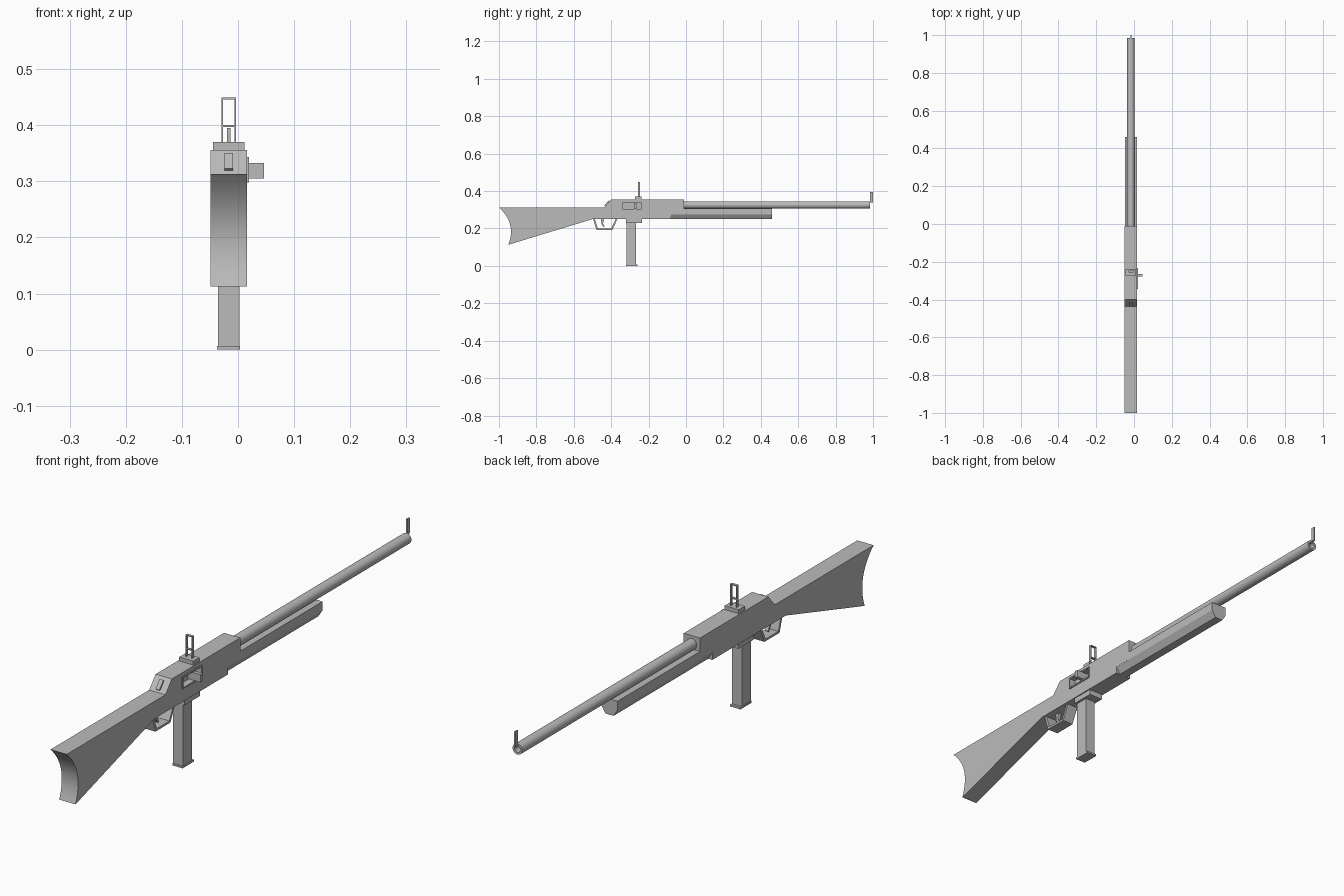
import bpy, bmesh, math
from mathutils import Matrix, Vector

if "Cube" in bpy.data.objects:
    bpy.data.objects.remove(bpy.data.objects["Cube"])

MID = -0.0165   # centre plane of the model
HALF = 0.0325   # half thickness of the body

grey = bpy.data.materials.new("plain_grey")
grey.use_nodes = True
grey.diffuse_color = (0.5, 0.5, 0.5, 1)
grey.node_tree.nodes["Principled BSDF"].inputs["Base Color"].default_value = (0.5, 0.5, 0.5, 1)


def finish(name, bm, smooth=False):
    bmesh.ops.recalc_face_normals(bm, faces=bm.faces)
    mesh = bpy.data.meshes.new(name)
    bm.to_mesh(mesh)
    bm.free()
    obj = bpy.data.objects.new(name, mesh)
    bpy.context.collection.objects.link(obj)
    mesh.materials.append(grey)
    if smooth:
        bpy.ops.object.select_all(action="DESELECT")
        obj.select_set(True)
        bpy.context.view_layer.objects.active = obj
        bpy.ops.object.shade_smooth_by_angle(angle=math.radians(30))
    return obj


def box(name, x, y, z):
    """Box from (min, max) pairs."""
    bm = bmesh.new()
    bmesh.ops.create_cube(bm, size=1)
    for v in bm.verts:
        v.co = Vector([(a + b) / 2 + c * (b - a) for c, (a, b) in zip(v.co, (x, y, z))])
    return finish(name, bm)


def prism(name, points, offset, smooth=False):
    """Closed 3D outline pushed along an offset."""
    bm = bmesh.new()
    face = bm.faces.new([bm.verts.new(p) for p in points])
    new = bmesh.ops.extrude_face_region(bm, geom=[face])["geom"]
    bmesh.ops.translate(bm, verts=[e for e in new if isinstance(e, bmesh.types.BMVert)], vec=offset)
    return finish(name, bm, smooth)


def side_prism(name, yz, half, smooth=False):
    return prism(name, [(MID - half, y, z) for y, z in yz], (2 * half, 0, 0), smooth)


def around(half):
    return (MID - half, MID + half)


# Stock and receiver in one side profile, with a hollow curved butt
top, low, dip = Vector((-1, 0.313)), Vector((-0.95, 0.113)), Vector((-0.905, 0.225))
butt = [(1 - t) ** 2 * low + 2 * t * (1 - t) * dip + t * t * top
        for t in (i / 14 for i in range(15))]
body_profile = [tuple(p) for p in butt] + [
    (-0.437, 0.313), (-0.4, 0.356), (-0.01, 0.356), (-0.01, 0.275),
    (-0.08, 0.275), (-0.08, 0.25), (-0.5, 0.25)]
body = side_prism("stock_and_receiver", body_profile, HALF, True)

# Side port: recess, raised rim and bolt handle
side = MID + HALF
port_y, port_z, rim = (-0.344, -0.232), (0.298, 0.343), 0.005
cutter = box("port_cutter", (side - 0.02, side + 0.02),
             (port_y[0] + rim, port_y[1] - rim), (port_z[0] + rim, port_z[1] - rim))
cutter.hide_render = True
cutter.hide_set(True)
cut = body.modifiers.new("port", "BOOLEAN")
cut.operation = "DIFFERENCE"
cut.solver = "EXACT"
cut.object = cutter
rim_x = (side - 0.002, side + 0.004)
for i in (0, 1):
    y = (port_y[0], port_y[0] + rim) if i == 0 else (port_y[1] - rim, port_y[1])
    z = (port_z[0], port_z[0] + rim) if i == 0 else (port_z[1] - rim, port_z[1])
    box("port_rim_end", rim_x, y, port_z)
    box("port_rim_rail", rim_x, (port_y[0] + rim, port_y[1] - rim), z)
box("bolt_handle", (side - 0.021, 0.046), (-0.279, -0.265), (0.305, 0.333))

# Fore-end with chamfered underside
w = HALF - 0.0004
section = [(-w, 0.307), (w, 0.307), (w, 0.275), (0.016, 0.25), (-0.016, 0.25), (-w, 0.275)]
prism("fore_end", [(MID + x, -0.08, z) for x, z in section], (0, 0.54, 0))

# Round barrel with a bored muzzle
bm = bmesh.new()
bmesh.ops.create_cone(bm, cap_ends=True, segments=32, radius1=0.0195, radius2=0.0195, depth=1.015,
                      matrix=Matrix.Translation((MID, 0.4775, 0.326)) @ Matrix.Rotation(-math.pi / 2, 4, "X"))
cap = max(bm.faces, key=lambda f: f.calc_center_median().y)
bmesh.ops.inset_region(bm, faces=[cap], thickness=0.008)
new = bmesh.ops.extrude_discrete_faces(bm, faces=[cap])["faces"][0]
bmesh.ops.translate(bm, verts=list(new.verts), vec=(0, -0.06, 0))
finish("barrel", bm, True)
box("front_sight", around(0.003), (0.985, 1.0), (0.34, 0.395))

# Rear sight: base, two uprights and two crossbars
box("rear_sight_base", around(0.028), (-0.272, -0.237), (0.355, 0.370))
sight_y = (-0.257, -0.247)
for s in (-1, 1):
    x = MID + s * 0.0117
    box("rear_sight_upright", (x - 0.0016, x + 0.0016), sight_y, (0.369, 0.449))
for z in (0.397, 0.446):
    box("rear_sight_crossbar", around(0.0102), sight_y, (z, z + 0.003))

# Safety tab lying on the rear slope
slope = Vector((0.037, 0.043)).normalized()
out = Vector((-slope.y, slope.x)) * 0.006
a = Vector((-0.437, 0.313)) + slope * 0.008
b = a + slope * 0.036
side_prism("safety_tab", [a - out, b - out, b + out, a + out], 0.0075)

# Magazine and its well
box("magazine_well", around(0.0285), (-0.322, -0.235), (0.23, 0.255))
box("magazine", around(0.0195), (-0.319, -0.267), (0.004, 0.235))
box("magazine_floor", around(0.0205), (-0.322, -0.258), (0, 0.007))

# Trigger guard strip and trigger
guard = [(-0.497, 0.252), (-0.479, 0.193), (-0.393, 0.193), (-0.366, 0.252),
         (-0.376, 0.252), (-0.399, 0.201), (-0.472, 0.201), (-0.487, 0.252)]
side_prism("trigger_guard", guard, 0.022)
side_prism("trigger", [(-0.455, 0.252), (-0.452, 0.222), (-0.44, 0.207),
                       (-0.436, 0.21), (-0.443, 0.226), (-0.437, 0.252)], 0.006)
